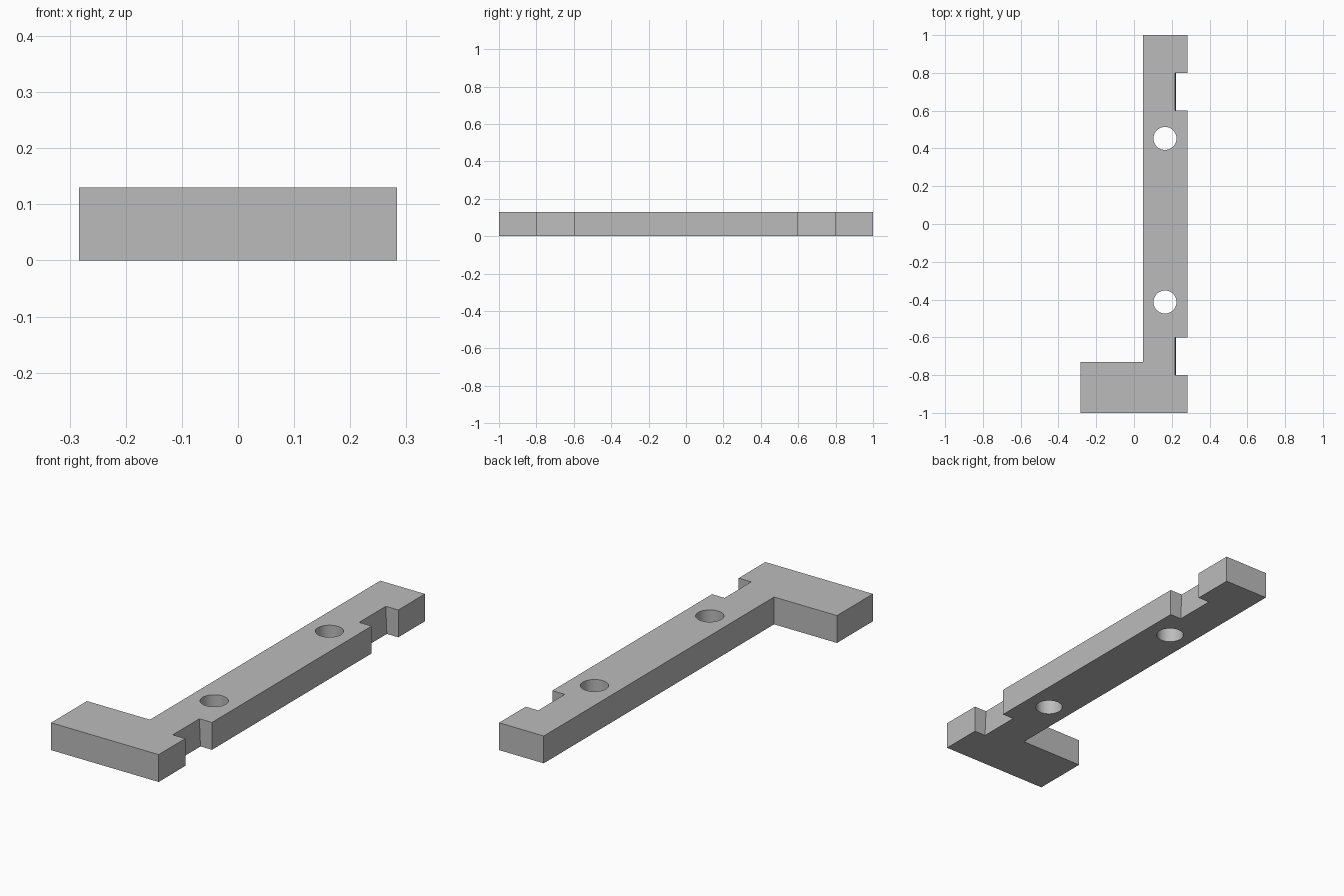
import bpy
import bmesh
import math

if "Cube" in bpy.data.objects:
    bpy.data.objects.remove(bpy.data.objects["Cube"], do_unlink=True)

HEIGHT = 0.13
RIGHT = 0.283

grey = bpy.data.materials.new("plain grey")
grey.use_nodes = True
colour = (0.5, 0.5, 0.5, 1)
grey.diffuse_color = colour
grey.node_tree.nodes["Principled BSDF"].inputs["Base Color"].default_value = colour


def prism(name, outline, direction):
    """Extrude a closed outline along a direction."""
    bm = bmesh.new()
    face = bm.faces.new([bm.verts.new(p) for p in outline])
    new = bmesh.ops.extrude_face_region(bm, geom=[face])["geom"]
    verts = [v for v in new if isinstance(v, bmesh.types.BMVert)]
    bmesh.ops.translate(bm, verts=verts, vec=direction)
    bmesh.ops.recalc_face_normals(bm, faces=bm.faces)
    mesh = bpy.data.meshes.new(name)
    bm.to_mesh(mesh)
    bm.free()
    mesh.materials.append(grey)
    obj = bpy.data.objects.new(name, mesh)
    bpy.context.collection.objects.link(obj)
    return obj


# L-shaped bracket body
outline = [(-RIGHT, -1), (RIGHT, -1), (RIGHT, 1), (0.048, 1), (0.048, -0.73), (-RIGHT, -0.73)]
bracket = prism("bracket", [(x, y, 0) for x, y in outline], (0, 0, HEIGHT))

# Edge notches with a slightly sloped inner wall
cutters = []
for y in (-0.8, 0.6):
    section = [(0.225, -0.05), (0.4, -0.05), (0.4, 0.2), (0.214, 0.2)]
    cutters.append(prism("notch_cutter", [(x, y, z) for x, z in section], (0, 0.2, 0)))

# Round through holes
for y in (-0.413, 0.453):
    bpy.ops.mesh.primitive_cylinder_add(vertices=48, radius=0.061, depth=0.4,
                                        location=(0.164, y, HEIGHT / 2))
    hole = bpy.context.object
    hole.name = "hole_cutter"
    hole.data.materials.append(grey)
    cutters.append(hole)

bpy.ops.object.select_all(action="DESELECT")
bracket.select_set(True)
bpy.context.view_layer.objects.active = bracket
for cutter in cutters:
    cut = bracket.modifiers.new("cut", "BOOLEAN")
    cut.operation = "DIFFERENCE"
    cut.solver = "EXACT"
    cut.object = cutter
    bpy.ops.object.modifier_apply(modifier=cut.name)
    bpy.data.objects.remove(cutter, do_unlink=True)

bpy.ops.object.shade_smooth_by_angle(angle=math.radians(30))
